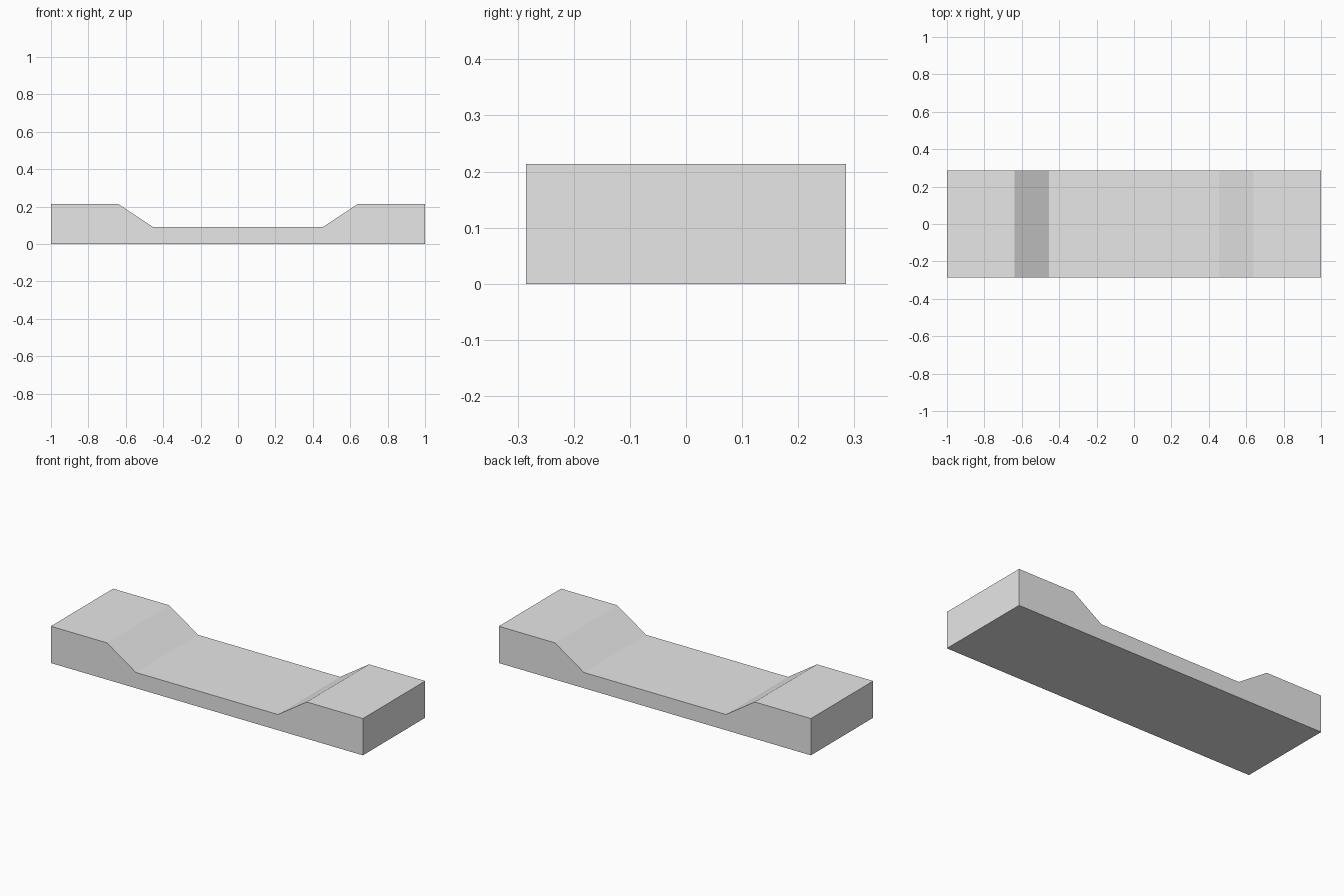
import bpy
import bmesh

cube = bpy.data.objects.get("Cube")
if cube:
    bpy.data.objects.remove(cube, do_unlink=True)

# Single plain grey material
GREY = (0.8, 0.8, 0.8, 1.0)
grey = bpy.data.materials.new("light_grey")
grey.use_nodes = True
grey.diffuse_color = GREY
grey.node_tree.nodes["Principled BSDF"].inputs["Base Color"].default_value = GREY

# Right half of the side outline, mirrored to the other end
HALF_DEPTH = 0.285
half = [(1.0, 0.0), (1.0, 0.213), (0.64, 0.213), (0.455, 0.091)]
profile = half + [(-x, z) for x, z in reversed(half)]

# Extrude the outline from front to back
bm = bmesh.new()
outline = bm.faces.new([bm.verts.new((x, -HALF_DEPTH, z)) for x, z in profile])
extruded = bmesh.ops.extrude_face_region(bm, geom=[outline])
back = [v for v in extruded["geom"] if isinstance(v, bmesh.types.BMVert)]
bmesh.ops.translate(bm, verts=back, vec=(0, 2 * HALF_DEPTH, 0))
bmesh.ops.recalc_face_normals(bm, faces=bm.faces)

mesh = bpy.data.meshes.new("stepped_block")
bm.to_mesh(mesh)
bm.free()
mesh.materials.append(grey)
block = bpy.data.objects.new("stepped_block", mesh)
bpy.context.collection.objects.link(block)
